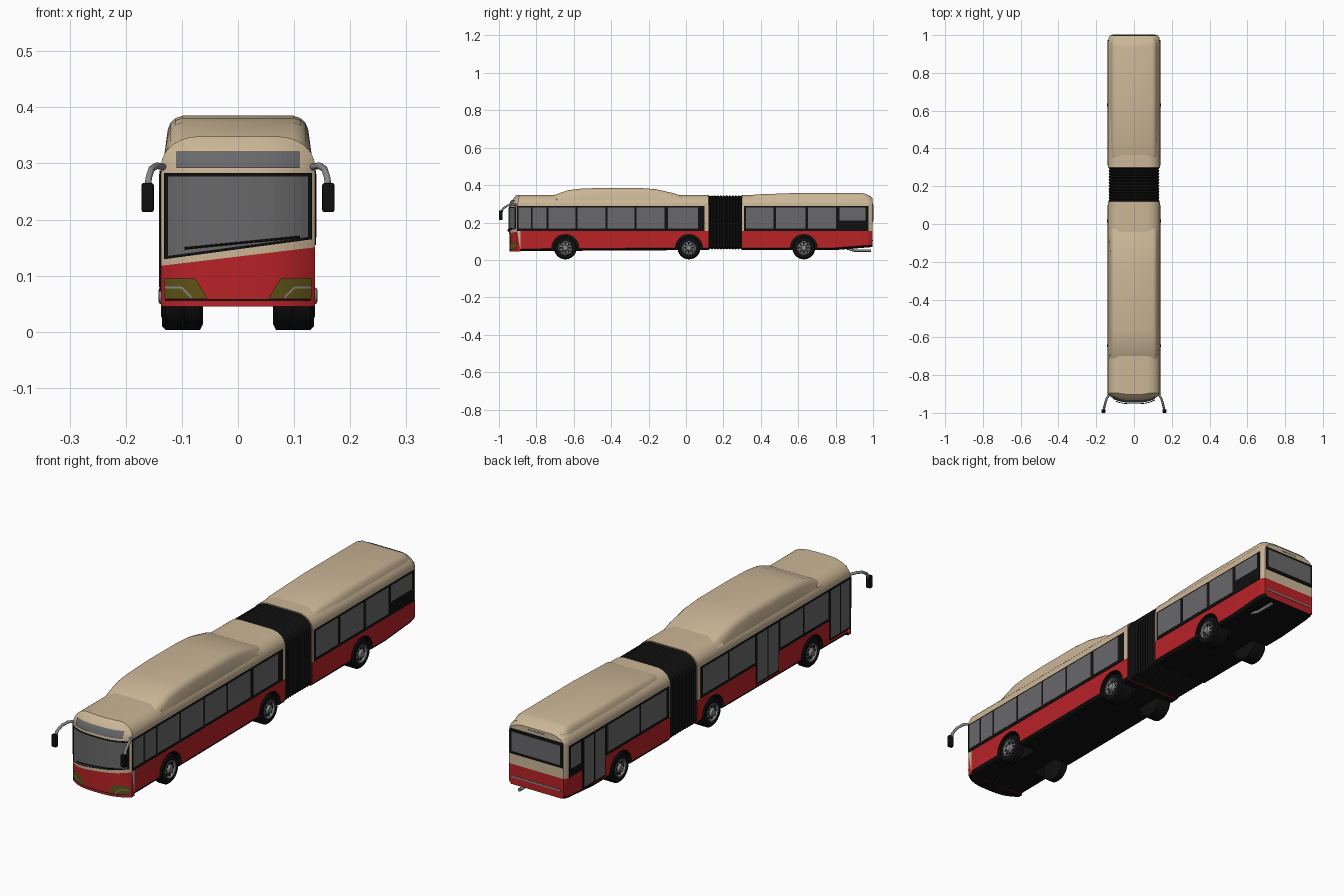
import bpy, bmesh, math
from mathutils import Vector, Matrix

cube = bpy.data.objects.get("Cube")
if cube:
    bpy.data.objects.remove(cube, do_unlink=True)


def material(name, rgb):
    m = bpy.data.materials.new(name)
    m.use_nodes = True
    m.diffuse_color = (*rgb, 1)
    m.node_tree.nodes["Principled BSDF"].inputs["Base Color"].default_value = (*rgb, 1)
    return m


BLACK = material("black rubber", (0.005, 0.005, 0.005))
RED = material("red paint", (0.48, 0.016, 0.02))
BEIGE = material("beige paint", (0.6, 0.47, 0.31))
GLASS = material("grey glass", (0.14, 0.14, 0.145))
METAL = material("grey metal", (0.25, 0.25, 0.25))
OLIVE = material("olive lamp", (0.11, 0.085, 0.008))
PAINT = [BLACK, RED, BEIGE]

W, FLAT, EAVE, ROOF, BELT = 0.137, 0.07, 0.295, 0.348, 0.155


def finish(bm, name, mats, smooth=False):
    bmesh.ops.recalc_face_normals(bm, faces=bm.faces)
    me = bpy.data.meshes.new(name)
    bm.to_mesh(me)
    bm.free()
    for m in mats:
        me.materials.append(m)
    ob = bpy.data.objects.new(name, me)
    bpy.context.collection.objects.link(ob)
    if smooth:
        soften(ob)
    return ob


def soften(ob):
    bpy.ops.object.select_all(action='DESELECT')
    bpy.context.view_layer.objects.active = ob
    ob.select_set(True)
    bpy.ops.object.shade_smooth_by_angle(angle=math.radians(32))


def loft(name, stations, mats, rule=None, smooth=True):
    """Skin mirrored half profiles [(y, [(x, z), ...]), ...] along y."""
    bm = bmesh.new()
    rings = []
    for y, half in stations:
        pts = half + [(-x, z) for x, z in reversed(half)]
        rings.append([bm.verts.new((x, y, z)) for x, z in pts])
    n = len(rings[0])
    for a, b in zip(rings, rings[1:]):
        for i in range(n):
            j = (i + 1) % n
            bm.faces.new((a[i], a[j], b[j], b[i]))
    for r in (rings[0], rings[-1]):
        for i in range(n // 2 - 1):
            bm.faces.new((r[i], r[i + 1], r[n - 2 - i], r[n - 1 - i]))
    bmesh.ops.recalc_face_normals(bm, faces=bm.faces)
    if rule:
        for f in bm.faces:
            f.material_index = rule(f)
    return finish(bm, name, mats, smooth)


def boxes(name, spans, mat):
    bm = bmesh.new()
    for lo, hi in spans:
        lo, hi = Vector(lo), Vector(hi)
        mtx = Matrix.Translation((lo + hi) / 2) @ Matrix.Diagonal((*(hi - lo), 1))
        bmesh.ops.create_cube(bm, size=1, matrix=mtx)
    return finish(bm, name, [mat])


def tube(name, pts, r, mat):
    cu = bpy.data.curves.new(name, 'CURVE')
    cu.dimensions = '3D'
    cu.bevel_depth, cu.bevel_resolution, cu.use_fill_caps = r, 2, True
    sp = cu.splines.new('POLY')
    sp.points.add(len(pts) - 1)
    for p, co in zip(sp.points, pts):
        p.co = (*co, 1)
    cu.materials.append(mat)
    bpy.context.collection.objects.link(bpy.data.objects.new(name, cu))


# Body shells
def section(zb, inset=0.0, drop=0.0):
    arc = [math.pi / 2 * i / 7 for i in range(8)]
    return [(0.128 - inset, zb), (W - inset, zb + 0.012), (W - inset, BELT)] + [
        (FLAT + (W - FLAT) * math.cos(t) - inset,
         EAVE + (ROOF - EAVE - drop) * math.sin(t)) for t in arc]


def paint_rule(f):
    if f.normal.z < -0.5:
        return 0
    return 1 if f.calc_center_median().z < BELT else 2


front_shell = loft("front_body", [(-0.885, section(0.047)), (0.12, section(0.053))],
                   PAINT, paint_rule, False)
rear_shell = loft("rear_body", [
    (0.3, section(0.053)), (0.8, section(0.053)), (0.965, section(0.066)),
    (0.986, section(0.068, 0.003, 0.006)), (0.997, section(0.07, 0.01, 0.018))],
    PAINT, paint_rule, False)

# Wheel wells cut into the shells
AXLES = [-0.645, 0.016, 0.63]
bm = bmesh.new()
for y in AXLES:
    for s in (-1, 1):
        bmesh.ops.create_cone(bm, cap_ends=True, segments=40, radius1=0.072, radius2=0.072,
                              depth=0.15, matrix=Matrix.Translation((s * 0.13, y, 0.064))
                              @ Matrix.Rotation(math.pi / 2, 4, 'Y'))
cutter = finish(bm, "well_cutter", [BLACK])
cutter.hide_render = True
for shell in (front_shell, rear_shell):
    mod = shell.modifiers.new("wells", 'BOOLEAN')
    mod.operation, mod.solver, mod.object = 'DIFFERENCE', 'EXACT', cutter
    bpy.context.view_layer.objects.active = shell
    bpy.ops.object.modifier_apply(modifier=mod.name)
    soften(shell)
bpy.data.objects.remove(cutter, do_unlink=True)


# Bowed nose
def roof_z(x):
    u = max(0, abs(x) - FLAT) / (W - FLAT)
    return EAVE + (ROOF - EAVE) * math.sqrt(max(0, 1 - u * u))


def nose_y(x, z):
    lean = 0.04 * max(0, (z - 0.28) / 0.068) ** 2
    return min(-0.886, -0.903 - 0.04 * (1 - (abs(x) / W) ** 3) + lean)


def red_line(x):
    return 0.134 + 0.12 * x


bm = bmesh.new()
cols = []
for i in range(29):
    x = W * math.sin(math.pi * (i / 28 - 0.5))
    top = roof_z(x)
    zs = [0.045, red_line(x), 0.28] + [0.28 + (top - 0.28) * k / 5 for k in range(1, 6)]
    path = [(-0.884, 0.045)] + [(nose_y(x, z), z) for z in zs] + [(-0.884, top)]
    cols.append([bm.verts.new((x, y, z)) for y, z in path])
for a, b in zip(cols, cols[1:]):
    for k in range(len(a) - 1):
        f = bm.faces.new((a[k], b[k], b[k + 1], a[k + 1]))
        f.material_index = min(k, 2)
for c in (cols[0], cols[-1]):
    low = bm.faces.new((c[0], c[1], c[2]))
    low.material_index = 1
    bm.faces.new([c[0]] + c[2:]).material_index = 2
finish(bm, "nose", PAINT, True)


def nose_plate(name, x0, x1, low, high, mat, out):
    bm = bmesh.new()
    prev = None
    for i in range(21):
        x = x0 + (x1 - x0) * i / 20
        col = [bm.verts.new((x, nose_y(x, z) - out, z))
               for z in (low(x) + (high(x) - low(x)) * k / 4 for k in range(5))]
        if prev:
            for k in range(4):
                bm.faces.new((prev[k], col[k], col[k + 1], prev[k + 1]))
        prev = col
    finish(bm, name, [mat])


nose_plate("windscreen_frame", -0.132, 0.132, lambda x: 0.147 + 0.135 * x,
           lambda x: 0.283, BLACK, 0.003)
nose_plate("windscreen", -0.125, 0.125, lambda x: 0.152 + 0.135 * x,
           lambda x: 0.277, GLASS, 0.005)
nose_plate("destination_sign", -0.11, 0.11, lambda x: 0.292, lambda x: 0.321, GLASS, 0.004)
nose_plate("bumper_line", -0.13, 0.13, lambda x: 0.055, lambda x: 0.058, BLACK, 0.002)
for side, s in (("left", 1), ("right", -1)):
    nose_plate(side + "_headlight", s * 0.055, s * 0.131, lambda x: 0.059,
               lambda x: min(0.095, 0.06 + (abs(x) - 0.055) * 1.7), OLIVE, 0.003)
    nose_plate(side + "_lamp_trim", s * 0.083, s * 0.131,
               lambda x: min(0.077, 0.059 + (abs(x) - 0.083)),
               lambda x: min(0.081, 0.063 + (abs(x) - 0.083)), METAL, 0.005)
for name, x0, x1 in (("left_wiper", 0.11, -0.02), ("right_wiper", -0.095, 0.07)):
    tube(name, [(x, nose_y(x, 0.15) - 0.009, 0.158 + 0.1 * x)
                for x in (x0 + (x1 - x0) * k / 8 for k in range(9))], 0.002, BLACK)


# Roof fairings
def fairing(name, heights, w):
    loft(name, [(y, [(w, 0.318), (w - 0.006, h - 0.024), (w - 0.011, h - 0.012),
                     (w - 0.02, h - 0.004), (w - 0.032, h)]) for y, h in heights], [BEIGE])


fairing("front_roof_fairing", [(-0.72, 0.338), (-0.69, 0.352), (-0.63, 0.373), (-0.56, 0.381),
                               (-0.45, 0.385), (-0.25, 0.385), (-0.16, 0.378),
                               (-0.06, 0.355), (-0.02, 0.34)], 0.131)
fairing("rear_roof_fairing", [(0.34, 0.34), (0.37, 0.35), (0.6, 0.358), (0.94, 0.358),
                              (0.965, 0.352), (0.985, 0.338)], 0.127)

# Folding bellows
loft("bellows", [(0.115 + 0.19 * i / 24,
                  [(x * k, 0.2 + (z - 0.2) * k) for x, z in section(0.053)])
                 for i, k in ((i, 0.985 if i % 2 else 0.945) for i in range(25))],
     [BLACK], smooth=False)


# Side windows and doors
def panels(name, s, spans, z0, z1, out, mat):
    boxes(name, [(((s * (W + out / 2) - out / 2 - 0.001), a, z0),
                  ((s * (W + out / 2) + out / 2 + 0.001), b, z1)) for a, b in spans], mat)


left_panes = [(-0.895, -0.83), (-0.82, -0.745), (-0.735, -0.59), (-0.58, -0.43), (-0.42, -0.275),
              (-0.265, -0.115), (-0.095, 0.065), (0.32, 0.468), (0.482, 0.638), (0.652, 0.802)]
right_panes = [(-0.75, -0.59), (-0.58, -0.43), (-0.26, -0.09), (-0.08, 0.085),
               (0.33, 0.5), (0.51, 0.72)]
doors = [(-0.895, -0.76), (-0.42, -0.27), (0.735, 0.885)]
for side, s, panes in (("left", 1, left_panes), ("right", -1, right_panes)):
    panels(side + "_window_band", s, [(-0.903, 0.1), (0.31, 0.975)], BELT, 0.287, 0.001, BLACK)
    panels(side + "_windows", s, panes, 0.168, 0.281, 0.002, GLASS)
panels("left_rear_window", 1, [(0.82, 0.96)], 0.212, 0.281, 0.002, GLASS)
panels("right_rear_window", -1, [(0.9, 0.965)], 0.19, 0.281, 0.002, GLASS)
panels("door_frames", -1, doors, 0.072, 0.287, 0.002, BLACK)
leaves = []
for a, b in doors:
    m = (a + b) / 2
    leaves += [(a + 0.006, m - 0.004), (m + 0.004, b - 0.006)]
panels("door_leaves", -1, leaves, 0.08, 0.281, 0.003, GLASS)

# Tail details
boxes("rear_window_frame", [((-0.124, 0.99, 0.2), (0.124, 1.0, 0.305))], BLACK)
boxes("rear_window", [((-0.113, 0.99, 0.212), (0.113, 1.002, 0.294))], GLASS)
boxes("rear_lamp_strip", [((-0.115, 0.99, 0.1), (0.115, 0.999, 0.107))], METAL)
boxes("rear_top_lamp", [((-0.04, 0.985, 0.315), (0.04, 0.998, 0.322))], METAL)
tube("tail_pipe", [(0.085, 0.86, 0.062), (0.085, 0.9, 0.05), (0.085, 0.99, 0.05)], 0.007, METAL)


# Wheels
def lathe(name, profile, centre, s, mat):
    bm = bmesh.new()
    n = 36
    rings = [[bm.verts.new((s * x, centre[0] + r * math.cos(2 * math.pi * i / n),
                            centre[1] + r * math.sin(2 * math.pi * i / n))) for i in range(n)]
             for x, r in profile]
    for a, b in zip(rings, rings[1:]):
        for i in range(n):
            bm.faces.new((a[i], a[i - 1], b[i - 1], b[i]))
    bm.faces.new(rings[0])
    bm.faces.new(rings[-1])
    finish(bm, name, [mat], True)


for axle, y in zip(("front", "middle", "rear"), AXLES):
    inner = 0.095 if axle == "front" else 0.062
    for side, s in (("left", 1), ("right", -1)):
        tag = side + "_" + axle
        lathe(tag + "_tyre", [(inner, 0.05), (inner + 0.006, 0.061), (0.129, 0.061),
                              (0.135, 0.055), (0.136, 0.038), (0.126, 0.037)],
              (y, 0.064), s, BLACK)
        lathe(tag + "_hub", [(0.12, 0.037), (0.137, 0.037), (0.137, 0.033), (0.128, 0.03),
                             (0.132, 0.018), (0.141, 0.013), (0.142, 0.004)],
              (y, 0.064), s, METAL)
        bolts = []
        for k in range(8):
            c = Vector((s * 0.131, y + 0.024 * math.cos(k * math.pi / 4),
                        0.064 + 0.024 * math.sin(k * math.pi / 4)))
            bolts.append((c - Vector((0.002, 0.004, 0.004)), c + Vector((0.002, 0.004, 0.004))))
        boxes(tag + "_hub_holes", bolts, BLACK)

# Mirrors on curved arms
for side, s in (("left", 1), ("right", -1)):
    tube(side + "_mirror_arm", [(s * 0.13, -0.9, 0.293), (s * 0.145, -0.925, 0.296),
                                (s * 0.154, -0.955, 0.29), (s * 0.159, -0.978, 0.275),
                                (s * 0.161, -0.987, 0.255)], 0.006, METAL)
    housing = boxes(side + "_mirror", [((s * 0.161 - 0.011, -1.0, 0.213),
                                        (s * 0.161 + 0.011, -0.981, 0.265))], BLACK)
    bev = housing.modifiers.new("round", 'BEVEL')
    bev.width, bev.segments = 0.004, 2
